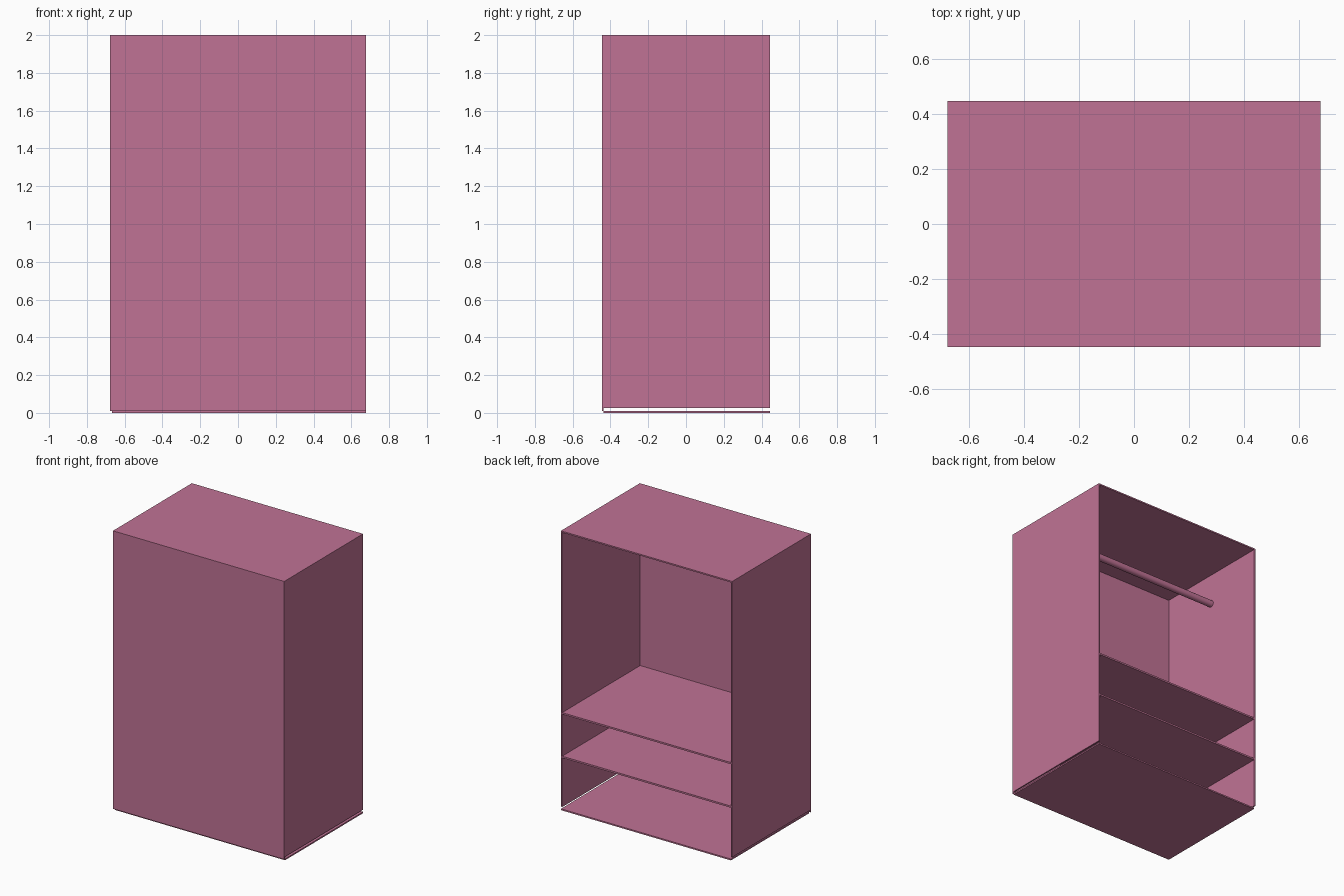
import bpy
import math

if "Cube" in bpy.data.objects:
    bpy.data.objects.remove(bpy.data.objects["Cube"])

pink = bpy.data.materials.new("dusty pink")
pink.diffuse_color = (0.527, 0.171, 0.301, 1.0)
pink.use_nodes = True
pink.node_tree.nodes["Principled BSDF"].inputs["Base Color"].default_value = pink.diffuse_color

X, Y, H, T = 0.678, 0.446, 2.0, 0.010   # half width, half depth, height, board


def board(name, lo, hi):
    """Box spanning two opposite corners."""
    bpy.ops.mesh.primitive_cube_add(size=1, location=[(a + b) / 2 for a, b in zip(lo, hi)])
    ob = bpy.context.object
    ob.name = name
    ob.scale = [b - a for a, b in zip(lo, hi)]
    bpy.ops.object.transform_apply(location=False, rotation=False, scale=True)
    ob.data.materials.append(pink)
    return ob


# Carcass: closed front, open at the back
board("front_panel", (-X, -Y, T), (X, -Y + T, H - T))
board("top_panel", (-X, -Y, H - T), (X, Y, H))
board("bottom_panel", (-X + T, -Y + T, 0), (X, Y, T))

# Sides stop just above the floor board
board("left_side", (-X, -Y + T, 0.025), (-X + T, Y, H - T))
board("right_side", (X - T, -Y + T, 0.025), (X, Y, H - T))

# Shelves
for name, top in (("lower_shelf", 0.389), ("upper_shelf", 0.701)):
    board(name, (-X + T, -Y + T, top - 0.012), (X - T, Y, top))

# Clothes rail across the upper compartment
bpy.ops.mesh.primitive_cylinder_add(vertices=32, radius=0.024, depth=2 * (X - T),
                                    location=(0, 0, 1.77),
                                    rotation=(0, math.pi / 2, 0))
rail = bpy.context.object
rail.name = "clothes_rail"
rail.data.materials.append(pink)
bpy.ops.object.shade_smooth_by_angle()
